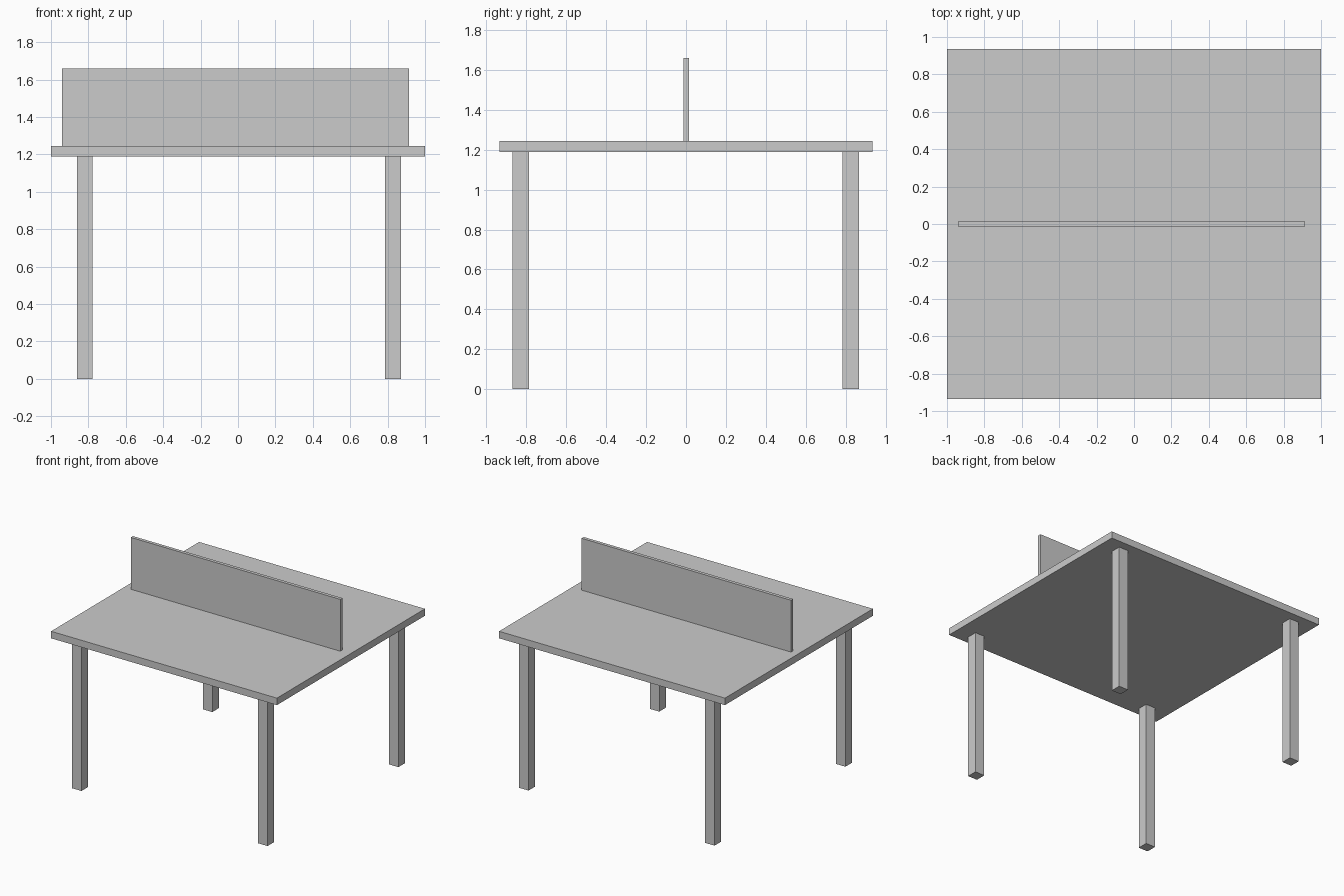
import bpy

if "Cube" in bpy.data.objects:
    bpy.data.objects.remove(bpy.data.objects["Cube"])


def box(name, x, y, z):
    """Box from (min, max) ranges on each axis."""
    bpy.ops.mesh.primitive_cube_add(size=1, location=[sum(r) / 2 for r in (x, y, z)])
    obj = bpy.context.object
    obj.name = name
    obj.scale = [r[1] - r[0] for r in (x, y, z)]
    bpy.ops.object.transform_apply(location=False, rotation=False, scale=True)
    return obj


TOP_BOTTOM, TOP_SURFACE = 1.188, 1.244
LEG = 0.042  # half the leg width

# Table top
box("table_top", (-1, 1), (-0.936, 0.936), (TOP_BOTTOM, TOP_SURFACE))

# Upright divider panel standing on the top
box("divider_panel", (-0.94, 0.915), (-0.013, 0.014), (TOP_SURFACE, 1.659))

# Four square legs
for side, x in (("left", -0.819), ("right", 0.829)):
    for end, y in (("front", -0.828), ("back", 0.826)):
        box(f"{end}_{side}_leg", (x - LEG, x + LEG), (y - LEG, y + LEG), (0, TOP_BOTTOM))
